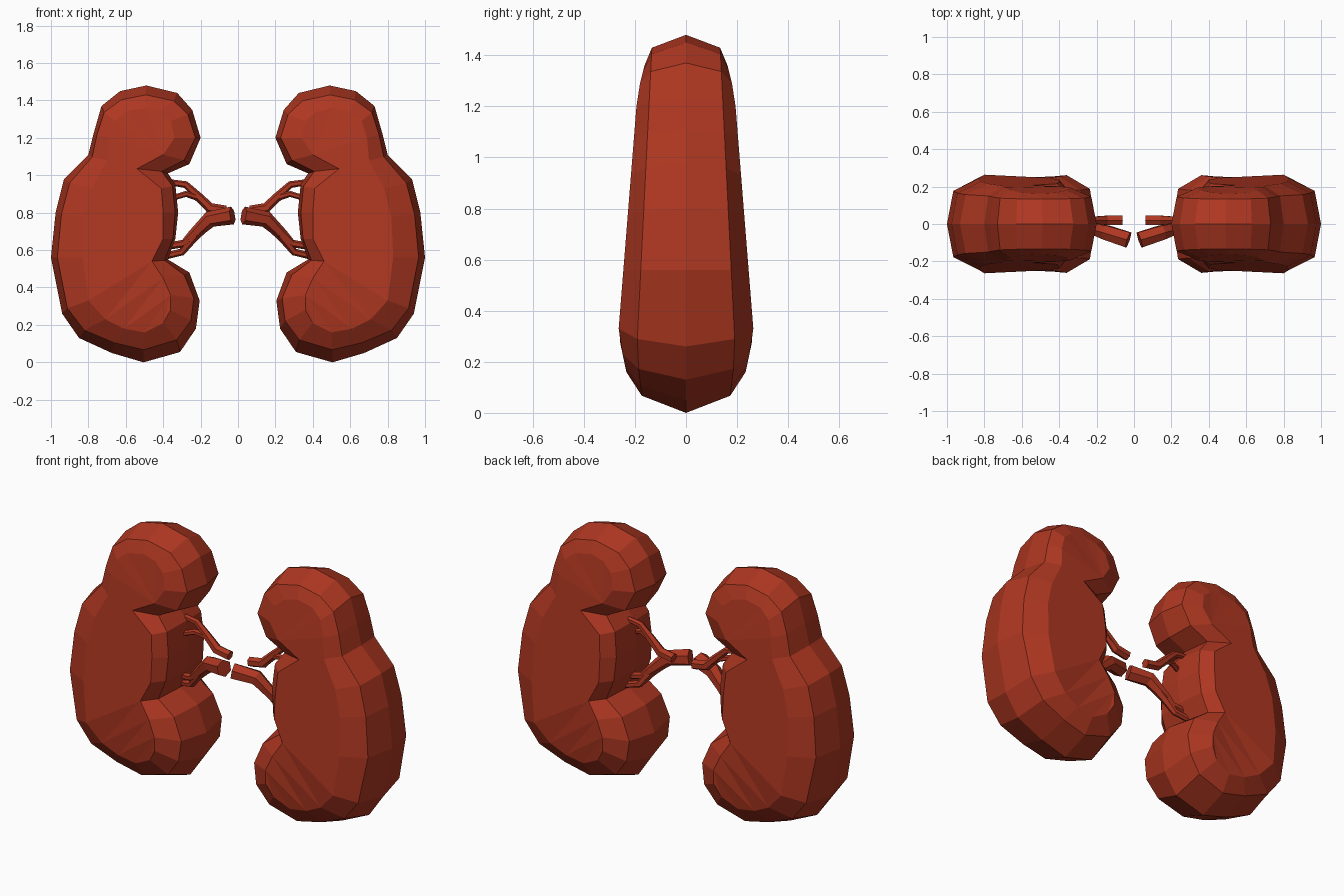
import bpy, bmesh
from mathutils import Vector

if "Cube" in bpy.data.objects:
    bpy.data.objects.remove(bpy.data.objects["Cube"])

red = bpy.data.materials.new("kidney red")
red.diffuse_color = (0.42, 0.038, 0.015, 1)
red.use_nodes = True
red.node_tree.nodes["Principled BSDF"].inputs["Base Color"].default_value = red.diffuse_color

# kidney profile: rim x, rim z, front-face edge x, front-face edge z
PROFILE = [
    (.49, 1.48, .50, 1.36), (.63, 1.45, .60, 1.34), (.73, 1.37, .66, 1.29),
    (.77, 1.23, .69, 1.20), (.80, 1.11, .70, 1.08), (.93, .98, .78, .93),
    (.975, .80, .82, .78), (1.0, .56, .83, .56), (.94, .26, .80, .33),
    (.85, .13, .71, .23), (.675, .05, .61, .18), (.505, 0, .50, .16),
    (.31, .055, .40, .21), (.225, .18, .36, .28), (.205, .33, .36, .36),
    (.26, .48, .40, .45), (.375, .55, .46, .54), (.335, .66, .40, .66),
    (.32, .80, .40, .80), (.335, .95, .41, .93), (.375, 1.01, .54, 1.035),
    (.26, 1.06, .40, 1.11), (.20, 1.20, .34, 1.20), (.245, 1.35, .36, 1.29),
    (.325, 1.44, .42, 1.34)]


def finish(bm, name):
    bmesh.ops.recalc_face_normals(bm, faces=bm.faces)
    me = bpy.data.meshes.new(name)
    bm.to_mesh(me)
    bm.free()
    me.materials.append(red)
    ob = bpy.data.objects.new(name, me)
    bpy.context.collection.objects.link(ob)


def loft(bm, rings):
    n = len(rings[0])
    vs = [[bm.verts.new(p) for p in r] for r in rings]
    for a, b in zip(vs, vs[1:]):
        for i in range(n):
            j = (i + 1) % n
            bm.faces.new((a[i], a[j], b[j], b[i]))
    caps = [bm.faces.new(vs[0]), bm.faces.new(vs[-1])]
    bm.normal_update()
    bmesh.ops.triangulate(bm, faces=caps, ngon_method='BEAUTY')


def edge_depth(z):      # half thickness at the sharp edge
    return min(.205 - .05 * z, .165 + .12 * z)


def face_depth(z):      # half thickness of the broad face, tapering at both ends
    return min(.29 - .08 * z, .2 + .21 * z, .19 - .25 * (z - 1.25))


def kidney(side, name):
    def ring(tx, tz, depth, s):
        pts = []
        for x, z, u, w in PROFILE:
            px, pz = x + (u - x) * tx, z + (w - z) * tz
            pts.append((side * px, s * depth(pz), pz))
        return pts
    bm = bmesh.new()
    loft(bm, [ring(1, 1, face_depth, -1), ring(.2, .42, edge_depth, -1),
              ring(0, 0, lambda z: 0, 1),
              ring(.2, .42, edge_depth, 1), ring(1, 1, face_depth, 1)])
    finish(bm, name)


def tube(bm, side, path):
    # six-sided tapered tube through (x, y, z, radius) points
    pts = [Vector((side * x, y, z)) for x, y, z, r in path]
    rings = []
    for i, p in enumerate(pts):
        d = (pts[min(i + 1, len(pts) - 1)] - pts[max(i - 1, 0)]).normalized()
        a = d.cross(Vector((0, 1, 0))).normalized()
        b = d.cross(a)
        r = path[i][3]
        rings.append([p + a * r * c + b * r * s for c, s in
                      ((1, 0), (.5, .866), (-.5, .866), (-1, 0), (-.5, -.866), (.5, -.866))])
    loft(bm, rings)


# front vessel forks downwards, rear vessel forks upwards
VESSELS = {
    "front_vessel": [
        [(.03, -.085, .785, .048), (.15, -.045, .765, .044), (.24, -.02, .68, .03),
         (.29, -.01, .635, .021), (.38, 0, .62, .019)],
        [(.15, -.045, .765, .038), (.24, -.02, .67, .028), (.30, 0, .59, .02), (.40, .02, .565, .018)]],
    "rear_vessel": [
        [(.065, .02, .81, .028), (.15, .02, .825, .028), (.21, .02, .885, .023),
         (.28, .02, .95, .019), (.38, .02, .965, .016)],
        [(.15, .02, .825, .024), (.22, .02, .885, .02), (.28, .0, .90, .016), (.38, -.03, .87, .014)]]}

for side, label in ((1, "right"), (-1, "left")):
    kidney(side, label + "_kidney")
    for name, paths in VESSELS.items():
        bm = bmesh.new()
        for path in paths:
            tube(bm, side, path)
        finish(bm, label + "_" + name)
